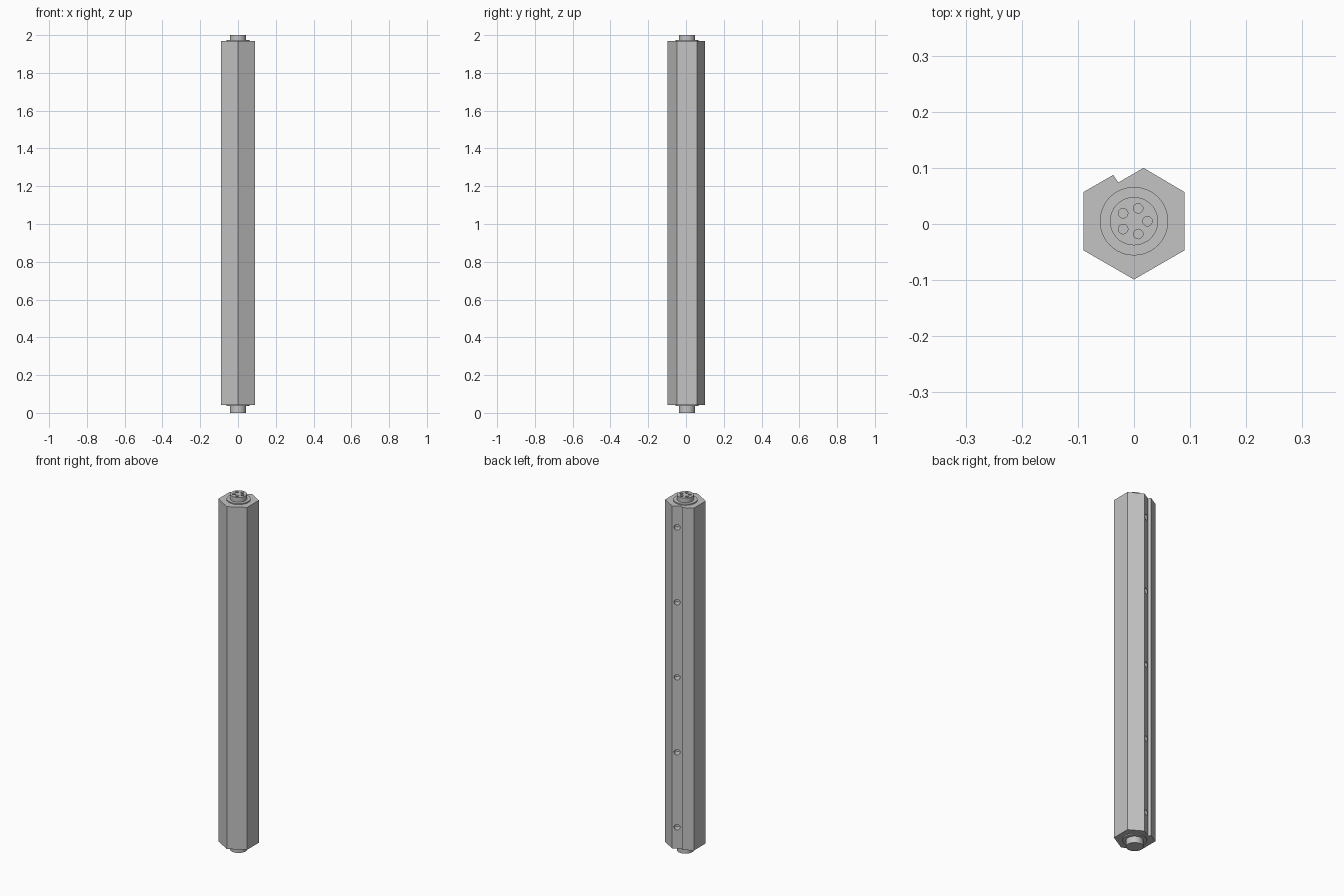
import bpy
import bmesh
from math import cos, sin, radians, tau
from mathutils import Matrix, Vector

if "Cube" in bpy.data.objects:
    bpy.data.objects.remove(bpy.data.objects["Cube"])

# Single grey finish
grey = bpy.data.materials.new("light_grey")
grey.use_nodes = True
color = (0.55, 0.55, 0.55, 1)
grey.diffuse_color = color
grey.node_tree.nodes["Principled BSDF"].inputs["Base Color"].default_value = color

BOTTOM, TOP = 0.042, 1.968      # ends of the hexagonal body
MIDDLE = (BOTTOM + TOP) / 2
AXIS_Y = 0.005                  # the notch shifts the axis off centre
APOTHEM = 0.09


def finish(bm, name):
    bmesh.ops.recalc_face_normals(bm, faces=bm.faces)
    mesh = bpy.data.meshes.new(name)
    bm.to_mesh(mesh)
    bm.free()
    mesh.materials.append(grey)
    obj = bpy.data.objects.new(name, mesh)
    bpy.context.collection.objects.link(obj)
    return obj


def select(obj):
    bpy.ops.object.select_all(action="DESELECT")
    obj.select_set(True)
    bpy.context.view_layer.objects.active = obj


def add_cylinder(bm, center, radius, depth, axis=(0, 0, 1), sides=48):
    turn = Vector(axis).to_track_quat("Z", "Y").to_matrix().to_4x4()
    bmesh.ops.create_cone(bm, cap_ends=True, segments=sides, radius1=radius,
                          radius2=radius, depth=depth,
                          matrix=Matrix.Translation(center) @ turn)


def disc(name, radius, low, high):
    bm = bmesh.new()
    add_cylinder(bm, (0, AXIS_Y, (low + high) / 2), radius, high - low)
    return finish(bm, name)


def cut(obj, cutter):
    cutter.hide_render = True
    mod = obj.modifiers.new("cut", "BOOLEAN")
    mod.operation = "DIFFERENCE"
    mod.solver = "EXACT"
    mod.object = cutter
    select(obj)
    bpy.ops.object.modifier_apply(modifier=mod.name)
    bpy.data.objects.remove(cutter)


# Hexagonal body: one flat is recessed over most of its width
corner = APOTHEM / cos(radians(30))
profile = [Vector((corner * cos(radians(a)), corner * sin(radians(a))))
           for a in (150, 210, 270, 330, 30)]
profile += [Vector((0.017, 0.095)), Vector((-0.028, 0.069)), Vector((-0.037, 0.0825))]
bm = bmesh.new()
base = bm.faces.new([bm.verts.new((p.x, p.y + AXIS_Y, BOTTOM)) for p in profile])
walls = bmesh.ops.extrude_face_region(bm, geom=[base], use_keep_orig=True)
bmesh.ops.translate(bm, vec=(0, 0, TOP - BOTTOM),
                    verts=[v for v in walls["geom"] if isinstance(v, bmesh.types.BMVert)])
body = finish(bm, "hexagonal_body")

# Row of round holes along the recessed flat
bm = bmesh.new()
normal = Vector((-0.5, cos(radians(30)), 0))
for step in range(-2, 3):
    point = Vector((-0.0055, 0.082 + AXIS_Y, MIDDLE + step * 0.4216))
    add_cylinder(bm, point, 0.0155, 0.08, normal, 32)
cut(body, finish(bm, "side_hole_cutter"))

# Thin collars and end plugs
parts = [body,
         disc("bottom_collar", 0.061, BOTTOM - 0.006, BOTTOM + 0.004),
         disc("top_collar", 0.061, TOP - 0.004, TOP + 0.006),
         disc("bottom_plug", 0.043, 0, BOTTOM + 0.01)]
top_plug = disc("top_plug", 0.043, TOP - 0.01, 2)
parts.append(top_plug)

# Ring of five sockets in the top plug
bm = bmesh.new()
for i in range(5):
    angle = tau * i / 5
    add_cylinder(bm, (0.024 * cos(angle), AXIS_Y + 0.024 * sin(angle), 2),
                 0.0085, 0.05, sides=24)
cut(top_plug, finish(bm, "socket_cutter"))

for part in parts:
    select(part)
    bpy.ops.object.shade_smooth_by_angle(angle=radians(30))
